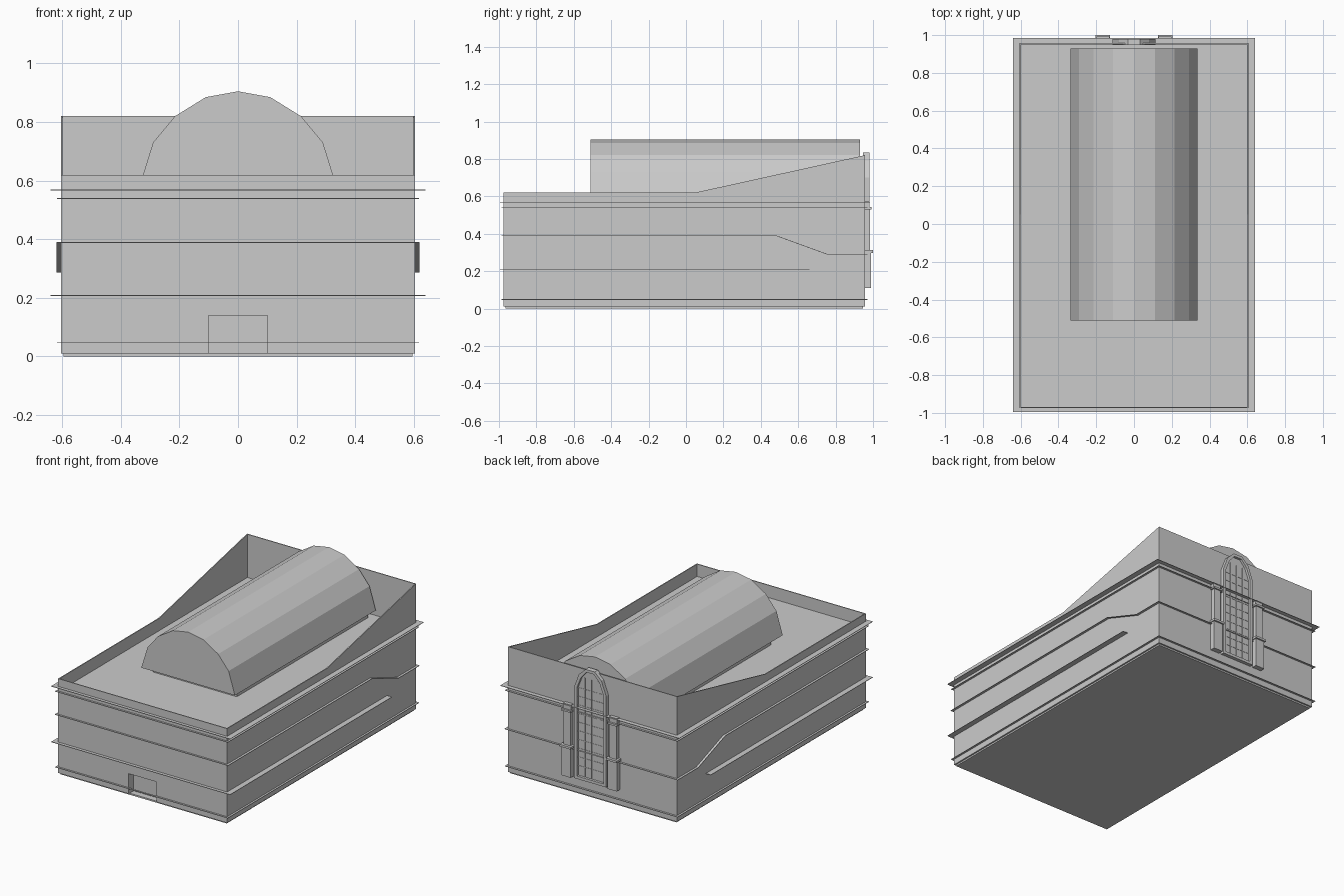
import bpy, bmesh
from mathutils import Vector

cube = bpy.data.objects.get("Cube")
if cube:
    bpy.data.objects.remove(cube, do_unlink=True)

stone = bpy.data.materials.new("light_grey_stone")
stone.use_nodes = True
colour = (0.6, 0.6, 0.6, 1)
stone.diffuse_color = colour
stone.node_tree.nodes["Principled BSDF"].inputs["Base Color"].default_value = colour

# Overall footprint
W, FRONT, BACK = 0.605, -0.975, 0.957
ROOF, RIM, PEAK = 0.54, 0.62, 0.82


def prism(name, points, axis, lo, hi):
    """Extrude a polygon along x or y; points are (other horizontal, z)."""
    place = (lambda p: (lo, p[0], p[1])) if axis == "x" else (lambda p: (p[0], lo, p[1]))
    bm = bmesh.new()
    face = bm.faces.new([bm.verts.new(place(p)) for p in points])
    out = bmesh.ops.extrude_face_region(bm, geom=[face])
    move = Vector((hi - lo, 0, 0)) if axis == "x" else Vector((0, hi - lo, 0))
    bmesh.ops.translate(bm, vec=move, verts=[v for v in out["geom"] if isinstance(v, bmesh.types.BMVert)])
    bmesh.ops.recalc_face_normals(bm, faces=bm.faces)
    mesh = bpy.data.meshes.new(name)
    bm.to_mesh(mesh)
    bm.free()
    mesh.materials.append(stone)
    obj = bpy.data.objects.new(name, mesh)
    bpy.context.collection.objects.link(obj)
    return obj


def box(name, x0, x1, y0, y1, z0, z1):
    return prism(name, [(x0, z0), (x1, z0), (x1, z1), (x0, z1)], "y", y0, y1)


def cut(obj, cutter):
    mod = obj.modifiers.new("opening", "BOOLEAN")
    mod.operation, mod.object, mod.solver = "DIFFERENCE", cutter, "EXACT"
    bpy.context.view_layer.objects.active = obj
    bpy.ops.object.modifier_apply(modifier=mod.name)
    bpy.data.objects.remove(cutter, do_unlink=True)


# Main block with a recessed doorway, on a thin base
box("base_plate", -0.595, 0.595, FRONT + 0.01, BACK - 0.01, 0, 0.01)
block = box("main_block", -W, W, FRONT, BACK, 0.01, ROOF)
doorway = box("doorway_cutter", -0.1, 0.1, FRONT - 0.1, FRONT + 0.05, -0.1, 0.14)
doorway.hide_render = True
cut(block, doorway)

# Parapet walls, rising towards the back
T = 0.006
side = [(FRONT, ROOF), (BACK, ROOF), (BACK, PEAK), (0.05, RIM), (FRONT, RIM)]
for label, s in (("left", 1), ("right", -1)):
    prism(label + "_parapet", side, "x", s * (W - T), s * W)
box("front_parapet", -W + T, W - T, FRONT, FRONT + T, ROOF, RIM)
box("back_parapet", -W + T, W - T, BACK - T, BACK, ROOF, PEAK)

# Barrel vault on a narrower curb
half = [(0.335, 0.585), (0.29, 0.73), (0.215, 0.82), (0.11, 0.885)]
arch = half + [(0, 0.905)] + [(-x, z) for x, z in reversed(half)]
prism("vault", arch, "y", -0.51, 0.93)
box("vault_curb", -0.3, 0.3, -0.44, 0.9, ROOF, 0.585)

# Thin ledges around the walls
H = 0.003


def ledge(name, z, out_side, out_front, out_back, end=None, sides=True):
    w = W + out_side
    y0 = FRONT - out_front
    y1 = BACK + out_back if end is None else end
    if out_front:
        box(name + "_front", -w, w, y0, FRONT, z - H, z)
    if end is None and out_back:
        box(name + "_back", -w, w, BACK, y1, z - H, z)
    if sides:
        for label, s in (("left", 1), ("right", -1)):
            box(name + "_" + label, s * W, s * w, FRONT, min(y1, BACK), z - H, z)


ledge("plinth_ledge", 0.05, 0.013, 0.012, 0.013)
ledge("lower_cornice", 0.21, 0.035, 0.02, 0, end=0.66)
ledge("roof_ledge", ROOF, 0.013, 0.012, 0.013)
ledge("upper_cornice", 0.57, 0.035, 0.02, 0.027)

# Middle ledge steps down along the sides to a lower level at the back
ledge("middle_ledge", 0.39, 0.015, 0.012, 0, end=0, sides=False)
ledge("middle_ledge_rear", 0.29, 0.015, 0, 0.013, sides=False)
path = [(FRONT, 0.39), (0.485, 0.39), (0.76, 0.29), (BACK, 0.29)]
strip = path + [(y, z - H) for y, z in reversed(path)]
for label, s in (("left", 1), ("right", -1)):
    prism("middle_ledge_" + label, strip, "x", s * W, s * (W + 0.015))


# Tall arched window at the back
def arched(w, z0, drop):
    right = [(w, z0), (w, 0.70), (w * 0.7, 0.79 - drop), (w * 0.28, 0.835 - drop)]
    return right + [(-x, z) for x, z in reversed(right)]


frame = prism("window_frame", arched(0.115, 0.11, 0), "y", BACK - 0.01, 0.98)
opening = prism("window_cutter", arched(0.095, 0.128, 0.018), "y", 0.964, 1.1)
opening.hide_render = True
cut(frame, opening)
for i in range(3):
    x = (i - 1) * 0.048
    box("mullion", x - 0.002, x + 0.002, 0.962, 0.967, 0.128, 0.77)
for i in range(10):
    z = 0.19 + i * 0.056
    box("glazing_bar", -0.095, 0.095, 0.962, 0.966, z - 0.002, z + 0.002)

# Pilasters flanking the window
for label, s in (("left", 1), ("right", -1)):
    c = s * 0.165
    for part, w, y, z0, z1 in (
        ("pilaster_pedestal", 0.033, 0.99, 0.11, 0.298),
        ("pilaster_band", 0.039, 1.0, 0.298, 0.312),
        ("pilaster_shaft", 0.025, 0.983, 0.312, 0.53),
        ("pilaster_cap", 0.034, 0.992, 0.53, 0.542),
        ("pilaster_top", 0.028, 0.98, 0.542, 0.575),
    ):
        box(label + "_" + part, c - w, c + w, BACK, y, z0, z1)
